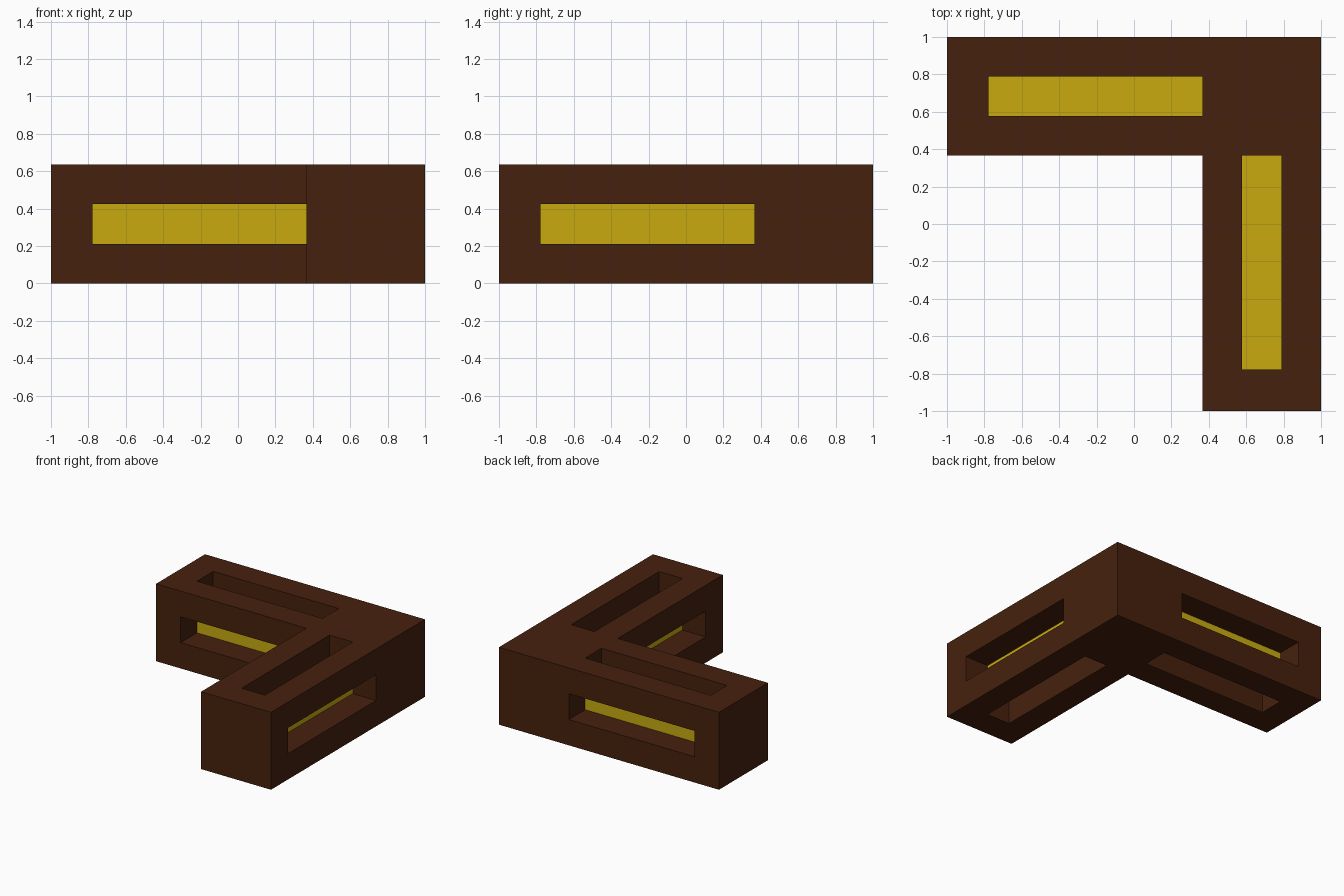
import bpy, bmesh
from mathutils import Vector

if "Cube" in bpy.data.objects:
    bpy.data.objects.remove(bpy.data.objects["Cube"])

def material(name, rgb):
    m = bpy.data.materials.new(name)
    m.diffuse_color = (*rgb, 1)
    m.use_nodes = True
    m.node_tree.nodes["Principled BSDF"].inputs["Base Color"].default_value = m.diffuse_color
    return m

def add_object(name, bm, mat):
    bmesh.ops.recalc_face_normals(bm, faces=bm.faces[:])
    me = bpy.data.meshes.new(name)
    bm.to_mesh(me)
    bm.free()
    me.materials.append(mat)
    ob = bpy.data.objects.new(name, me)
    bpy.context.collection.objects.link(ob)
    return ob

brown = material("dark brown", (0.061, 0.0152, 0.004))
yellow = material("mustard yellow", (0.578, 0.402, 0.0048))

# Grid planes shared by x and y (end cap, slot, then the beam in thirds), and by z
A = [-1, -0.777, 0.365, 0.577, 0.788, 1]
Z = [0, 0.212, 0.424, 0.636]

def solid(c):
    """True where the L-shaped frame has wood; each arm has a cross-shaped slot."""
    i, j, k = c
    if not (0 <= i < 5 and 0 <= j < 5 and 0 <= k < 3):
        return False
    if i < 2 and j < 2:
        return False
    if i == 1 and (j == 3 or k == 1):
        return False
    if j == 1 and (i == 3 or k == 1):
        return False
    return True

# Frame: only the outer faces of the solid cells, merged into clean flats
bm = bmesh.new()
cells = [(i, j, k) for i in range(5) for j in range(5) for k in range(3) if solid((i, j, k))]
for c in cells:
    for axis in range(3):
        for side in (0, 1):
            n = list(c)
            n[axis] += 1 if side else -1
            if solid(n):
                continue
            u, v = (axis + 1) % 3, (axis + 2) % 3
            corners = []
            for du, dv in ((0, 0), (1, 0), (1, 1), (0, 1)):
                p = list(c)
                p[axis] += side
                p[u] += du
                p[v] += dv
                corners.append(bm.verts.new((A[p[0]], A[p[1]], Z[p[2]])))
            bm.faces.new(corners if side else corners[::-1])
bmesh.ops.remove_doubles(bm, verts=bm.verts[:], dist=1e-4)
bmesh.ops.dissolve_limit(bm, angle_limit=0.01, verts=bm.verts[:], edges=bm.edges[:])
add_object("slotted_corner_frame", bm, brown)

# Cores: a yellow bar down the middle of each arm, ends tucked into the frame
def core(name, along):
    size = [A[4] - A[3], A[4] - A[3], Z[2] - Z[1]]
    mid = [(A[3] + A[4]) / 2, (A[3] + A[4]) / 2, (Z[1] + Z[2]) / 2]
    size[along] = A[2] - A[1] + 0.01
    mid[along] = (A[1] + A[2]) / 2
    b = bmesh.new()
    bmesh.ops.create_cube(b, size=1)
    bmesh.ops.scale(b, vec=Vector(size), verts=b.verts[:])
    bmesh.ops.translate(b, vec=Vector(mid), verts=b.verts[:])
    add_object(name, b, yellow)

core("back_arm_core", 0)
core("right_arm_core", 1)
